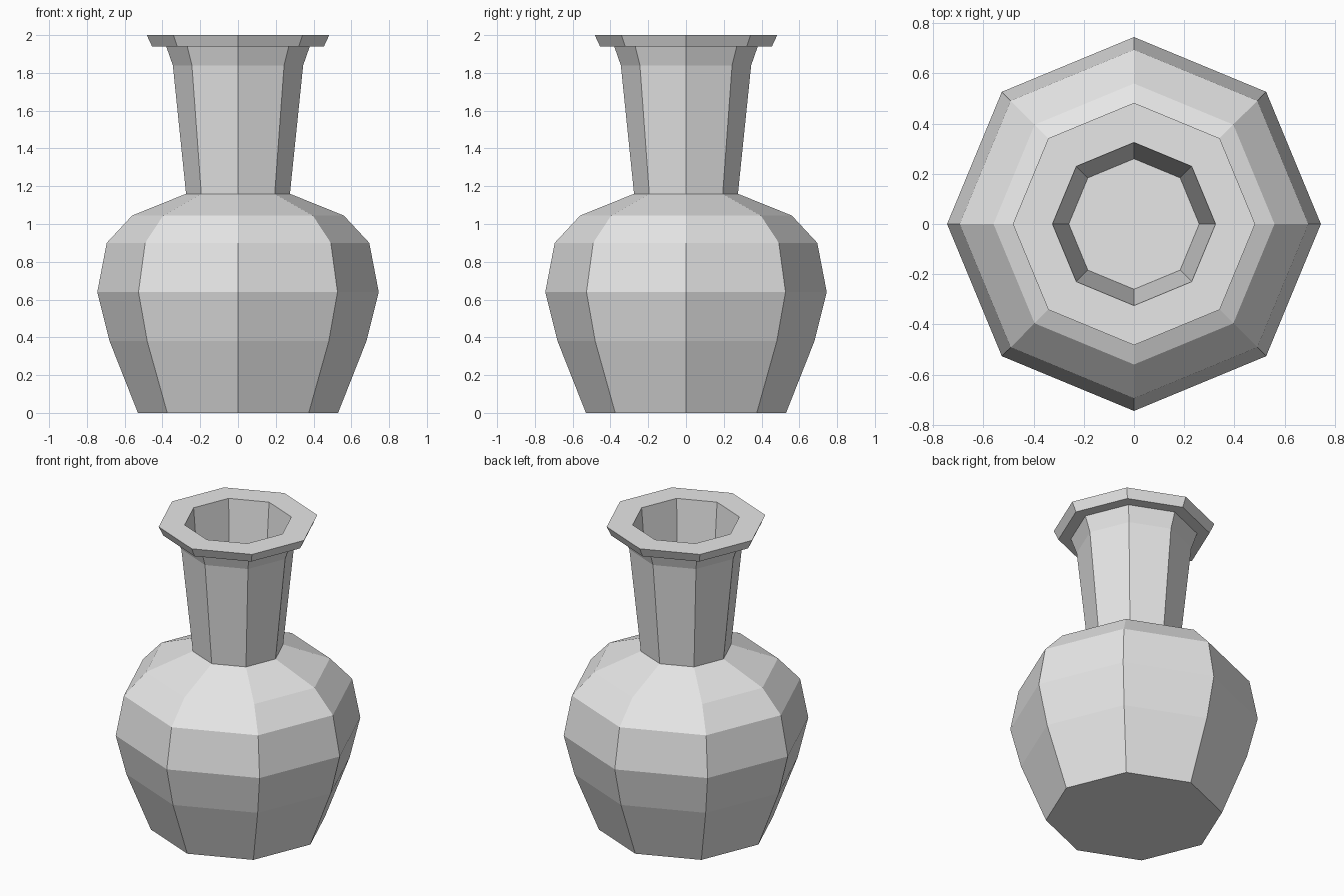
import bpy
import bmesh
from math import cos, sin, tau

cube = bpy.data.objects.get("Cube")
if cube:
    bpy.data.objects.remove(cube)

SIDES = 8

# Plain grey clay
clay = bpy.data.materials.new("grey clay")
clay.use_nodes = True
colour = (0.8, 0.8, 0.8, 1)
clay.diffuse_color = colour
clay.node_tree.nodes["Principled BSDF"].inputs["Base Color"].default_value = colour

# Profile as (radius, height), from the base up the outside and down the inside
body = [(0.53, 0), (0.68, 0.38), (0.745, 0.64), (0.695, 0.9), (0.56, 1.045)]
neck = [(0.275, 1.16), (0.345, 1.84), (0.38, 1.94)]
rim = [(0.455, 1.94), (0.483, 2), (0.325, 2)]
inside = [(0.26, 1.2)]


def lathe(name, profile):
    """Turn a profile into a faceted closed shell with a corner on each axis."""
    bm = bmesh.new()
    rings = []
    for radius, height in profile:
        angles = [tau * i / SIDES for i in range(SIDES)]
        rings.append([bm.verts.new((radius * cos(a), radius * sin(a), height))
                      for a in angles])
    for low, high in zip(rings, rings[1:]):
        for i in range(SIDES):
            j = (i + 1) % SIDES
            bm.faces.new((low[i], low[j], high[j], high[i]))
    # Underside of the base and floor of the opening
    bm.faces.new(rings[0][::-1])
    bm.faces.new(rings[-1])
    bmesh.ops.recalc_face_normals(bm, faces=bm.faces)
    mesh = bpy.data.meshes.new(name)
    bm.to_mesh(mesh)
    bm.free()
    mesh.materials.append(clay)
    obj = bpy.data.objects.new(name, mesh)
    bpy.context.collection.objects.link(obj)
    return obj


lathe("vase", body + neck + rim + inside)
